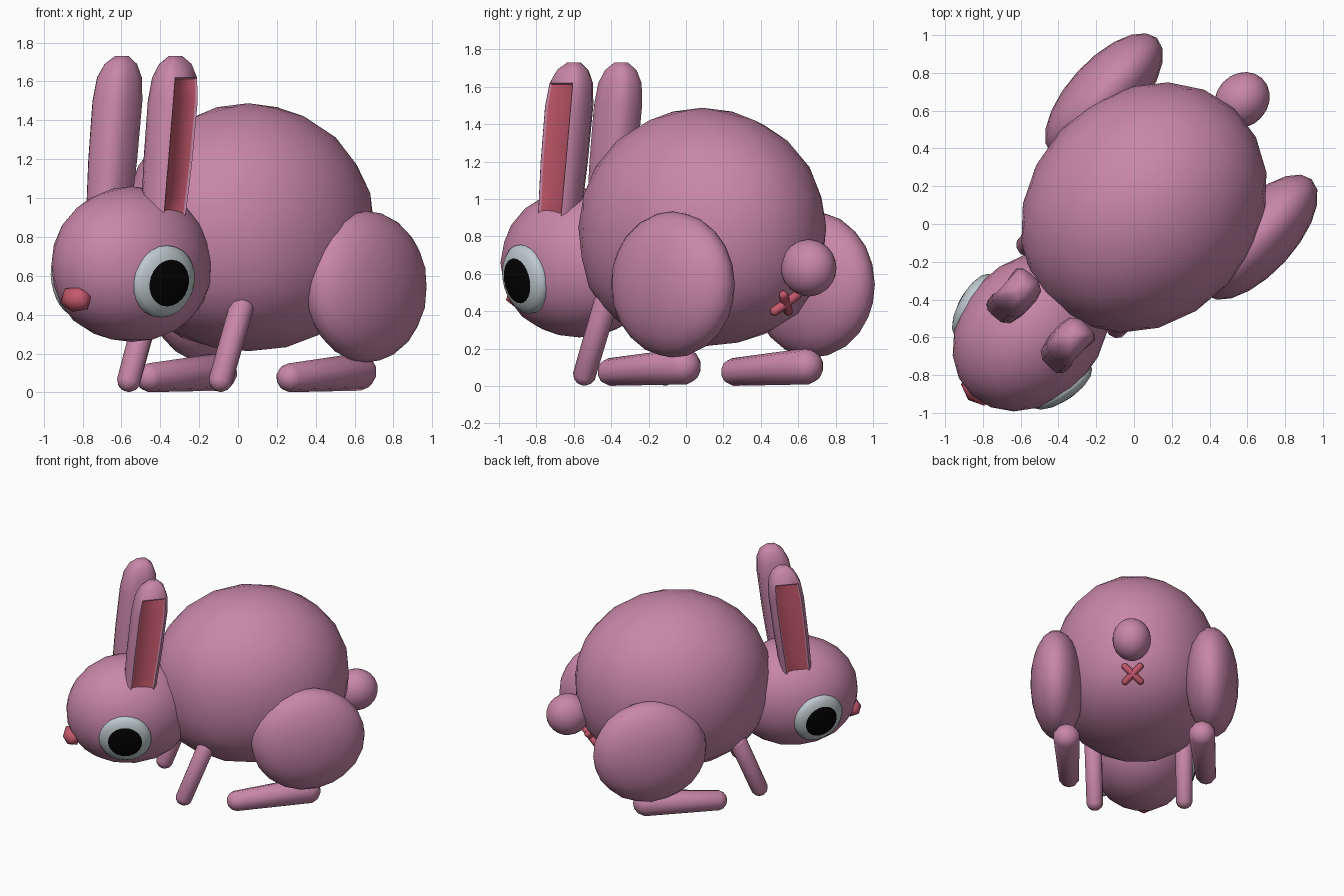
import bpy, bmesh, math
from mathutils import Matrix, Vector

if "Cube" in bpy.data.objects:
    bpy.data.objects.remove(bpy.data.objects["Cube"])


def material(name, rgb):
    m = bpy.data.materials.new(name)
    m.use_nodes = True
    m.diffuse_color = (*rgb, 1)
    m.node_tree.nodes["Principled BSDF"].inputs["Base Color"].default_value = (*rgb, 1)
    return m


PINK = material("pink_fur", (0.58, 0.24, 0.39))
RED = material("rose_red", (0.56, 0.10, 0.15))
WHITE = material("eye_white", (0.52, 0.59, 0.61))
BLACK = material("pupil_black", (0.001, 0.001, 0.001))

# The animal is modelled facing -y, then turned as a whole
TURN = Matrix.Rotation(math.radians(-42.4), 4, "Z") @ Matrix.Translation((-0.02, 0, 0))


def finish(name, bm, mats, angle=180):
    bmesh.ops.recalc_face_normals(bm, faces=bm.faces)
    bm.transform(TURN)
    me = bpy.data.meshes.new(name)
    bm.to_mesh(me)
    bm.free()
    for m in mats:
        me.materials.append(m)
    me.shade_smooth()
    me.set_sharp_from_angle(angle=math.radians(angle))
    ob = bpy.data.objects.new(name, me)
    bpy.context.collection.objects.link(ob)


def ball(name, centre, size, mat=PINK, turn=Matrix(), detail=3, belly=0):
    """Low-poly ellipsoid; turn sets the pole direction, belly fills out the underside."""
    bm = bmesh.new()
    bmesh.ops.create_icosphere(bm, subdivisions=detail, radius=1)
    bm.transform(turn)
    for v in bm.verts:
        if v.co.z < 0:
            v.co.xy *= 1 + belly * v.co.z ** 2
    bm.transform(Matrix.Translation(centre) @ Matrix.Diagonal((*size, 1)))
    finish(name, bm, [mat])


def capsule(name, a, b, ra, rb, mat=PINK, sides=10):
    """Round-ended limb from a to b with a radius at each end."""
    a, b = Vector(a), Vector(b)
    rot = (b - a).to_track_quat("Z", "Y")
    bm = bmesh.new()
    bmesh.ops.create_uvsphere(bm, u_segments=sides, v_segments=7, radius=1)
    for v in bm.verts:
        v.co = b + rot @ (v.co * rb) if v.co.z > 0 else a + rot @ (v.co * ra)
    finish(name, bm, [mat])


def ear(name, s):
    """Rounded upright loft with a red hollow in its flat outward side."""
    half = [(1, 0.76), (0.75, 0.95), (0.3, 1), (-0.4, 1), (-0.85, 0.75), (-1, 0.3)]
    outline = half + [(x, -y) for x, y in reversed(half)]
    levels = [(0.85, 0.86), (1.0, 0.92), (1.2, 0.98), (1.5, 1),
              (1.62, 0.9), (1.69, 0.65), (1.73, 0.28)]
    bm = bmesh.new()
    rings = []
    for z, k in levels:
        rise = z - 0.85
        rings.append([bm.verts.new((s * (0.185 + 0.097 * k * x),
                                    -0.765 + 0.12 * rise + 0.122 * k * y, z))
                      for x, y in outline])
    for lo, hi in zip(rings, rings[1:]):
        for i in range(len(outline)):
            j = (i + 1) % len(outline)
            bm.faces.new((lo[i], lo[j], hi[j], hi[i]))
    bm.faces.new(rings[0])
    bm.faces.new(rings[-1])
    bmesh.ops.recalc_face_normals(bm, faces=bm.faces)
    hollow = [f for f in bm.faces
              if f.normal.x * s > 0.9 and f.calc_center_median().z < 1.6]
    bmesh.ops.inset_region(bm, faces=hollow, thickness=0.01, depth=-0.01)
    for f in hollow:
        f.material_index = 1
    finish(name, bm, [PINK, RED], 50)


def eye(name, s):
    """Flattened ball set into the head, whose outer cap is the pupil."""
    bm = bmesh.new()
    bmesh.ops.create_uvsphere(bm, u_segments=24, v_segments=9, radius=1)
    for f in bm.faces:
        if f.calc_center_median().z > math.cos(math.radians(41)):
            f.material_index = 1
    normal = Vector((s, -0.24, -0.18))
    rot = normal.to_track_quat("Z", "Y").to_matrix().to_4x4()
    bm.transform(Matrix.Translation((s * 0.315, -0.893, 0.572)) @ rot
                 @ Matrix.Diagonal((0.19, 0.19, 0.072, 1)))
    finish(name, bm, [WHITE, BLACK])


# Body, head and tail
ball("body", (0, 0.1, 0.85), (0.602, 0.71, 0.638), belly=0.23)
ball("head", (0, -0.79, 0.66), (0.372, 0.46, 0.4), belly=0.1)
ball("tail", (0, 0.87, 0.632), (0.138, 0.157, 0.153))

# Nose: a small gem, point down
point_down = Matrix(((0, 1, 0, 0), (0, 0, -1, 0), (-1, 0, 0, 0), (0, 0, 0, 1)))
ball("nose", (0, -1.215, 0.48), (0.1, 0.065, 0.073), RED, point_down, 1)

# Paired parts
for side, s in (("left", 1), ("right", -1)):
    ear(side + "_ear", s)
    eye(side + "_eye", s)
    ball(side + "_thigh", (s * 0.555, 0.394, 0.543), (0.19, 0.415, 0.39))
    capsule(side + "_front_leg", (s * 0.32, -0.46, 0.065), (s * 0.325, -0.31, 0.43), 0.063, 0.066)
    capsule(side + "_foot", (s * 0.49, -0.11, 0.076), (s * 0.485, 0.40, 0.105), 0.076, 0.1)

# Crossed mark below the tail, lying on the body
up = Vector((0, 0.6, 0.8))
mid = Vector((0, 0.705, 0.443))
for side, s in (("left", 1), ("right", -1)):
    arm = (Vector((s, 0, 0)) + up).normalized() * 0.075
    capsule(side + "_cross_bar", mid - arm, mid + arm, 0.026, 0.026, RED, 6)
